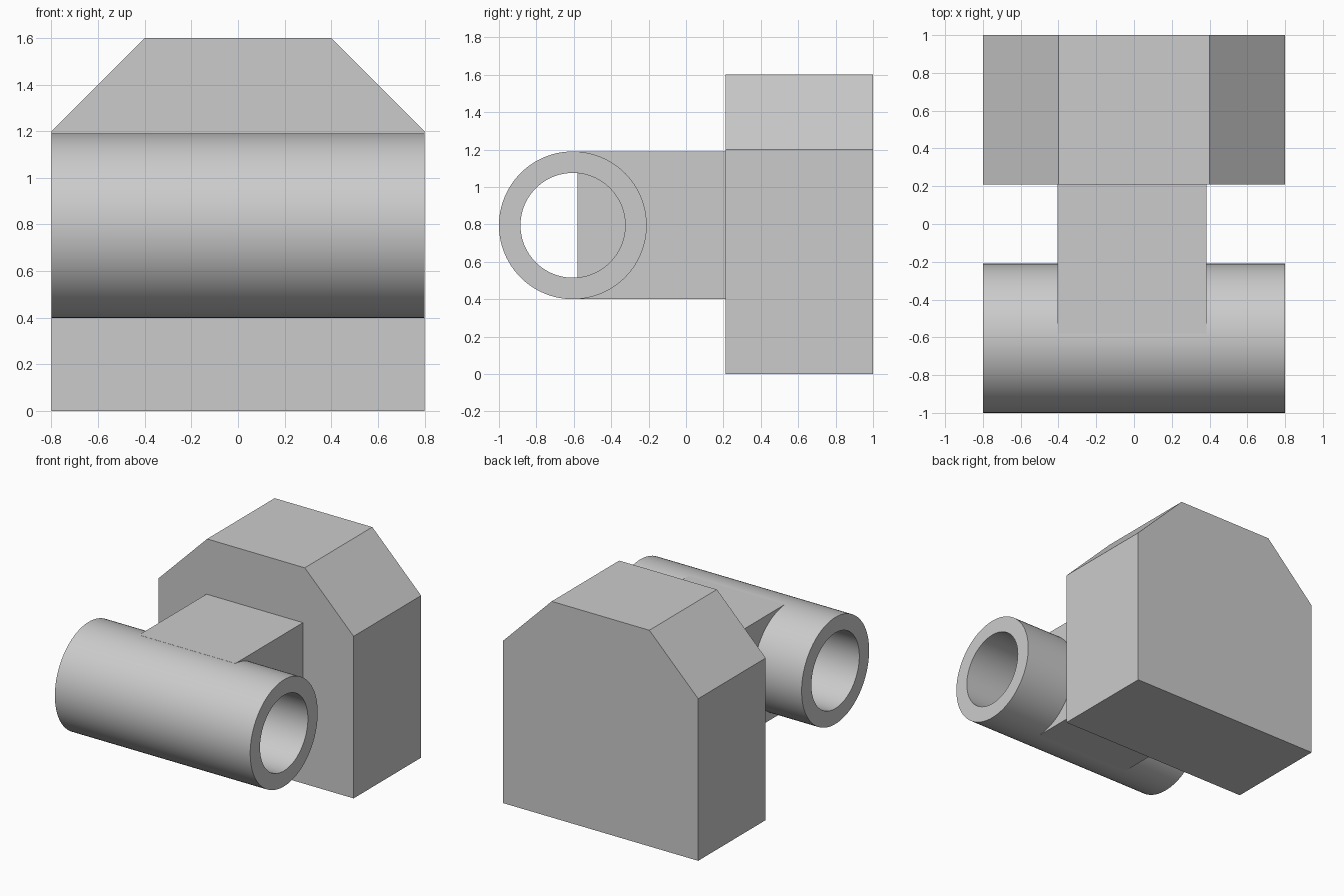
import bpy, bmesh
from math import cos, sin, tau, radians

if "Cube" in bpy.data.objects:
    bpy.data.objects.remove(bpy.data.objects["Cube"])


def make_object(name, bm):
    bmesh.ops.recalc_face_normals(bm, faces=bm.faces)
    mesh = bpy.data.meshes.new(name)
    bm.to_mesh(mesh)
    bm.free()
    obj = bpy.data.objects.new(name, mesh)
    bpy.context.collection.objects.link(obj)
    return obj


def extrude_profile(name, profile, y0, y1):
    """Extrude an (x, z) outline along y."""
    bm = bmesh.new()
    face = bm.faces.new([bm.verts.new((x, y0, z)) for x, z in profile])
    ext = bmesh.ops.extrude_face_region(bm, geom=[face])
    verts = [v for v in ext["geom"] if isinstance(v, bmesh.types.BMVert)]
    bmesh.ops.translate(bm, verts=verts, vec=(0, y1 - y0, 0))
    return make_object(name, bm)


def tube(name, x0, x1, cy, cz, r_out, r_in, segments=96):
    """Open pipe along x, built as a rectangular section swept round the axis."""
    bm = bmesh.new()
    section = [(x0, r_out), (x1, r_out), (x1, r_in), (x0, r_in)]
    rings = []
    for i in range(segments):
        a = tau * i / segments
        rings.append([bm.verts.new((x, cy + r * cos(a), cz + r * sin(a)))
                      for x, r in section])
    for i, ring in enumerate(rings):
        nxt = rings[(i + 1) % segments]
        for j in range(4):
            k = (j + 1) % 4
            bm.faces.new((ring[j], ring[k], nxt[k], nxt[j]))
    obj = make_object(name, bm)
    bpy.ops.object.select_all(action='DESELECT')
    obj.select_set(True)
    bpy.context.view_layer.objects.active = obj
    bpy.ops.object.shade_smooth_by_angle(angle=radians(30))
    return obj


# Upright plate with two chamfered top corners
extrude_profile("back_plate",
                [(-0.8, 0), (0.8, 0), (0.8, 1.2), (0.4, 1.6), (-0.4, 1.6), (-0.8, 1.2)],
                0.21, 1.0)

# Cube joining plate and tube; it reaches into the bore
extrude_profile("connecting_block",
                [(-0.405, 0.4), (0.385, 0.4), (0.385, 1.19), (-0.405, 1.19)],
                -0.58, 0.21)

# Horizontal sleeve
tube("sleeve", -0.8, 0.8, -0.605, 0.795, 0.395, 0.28)
